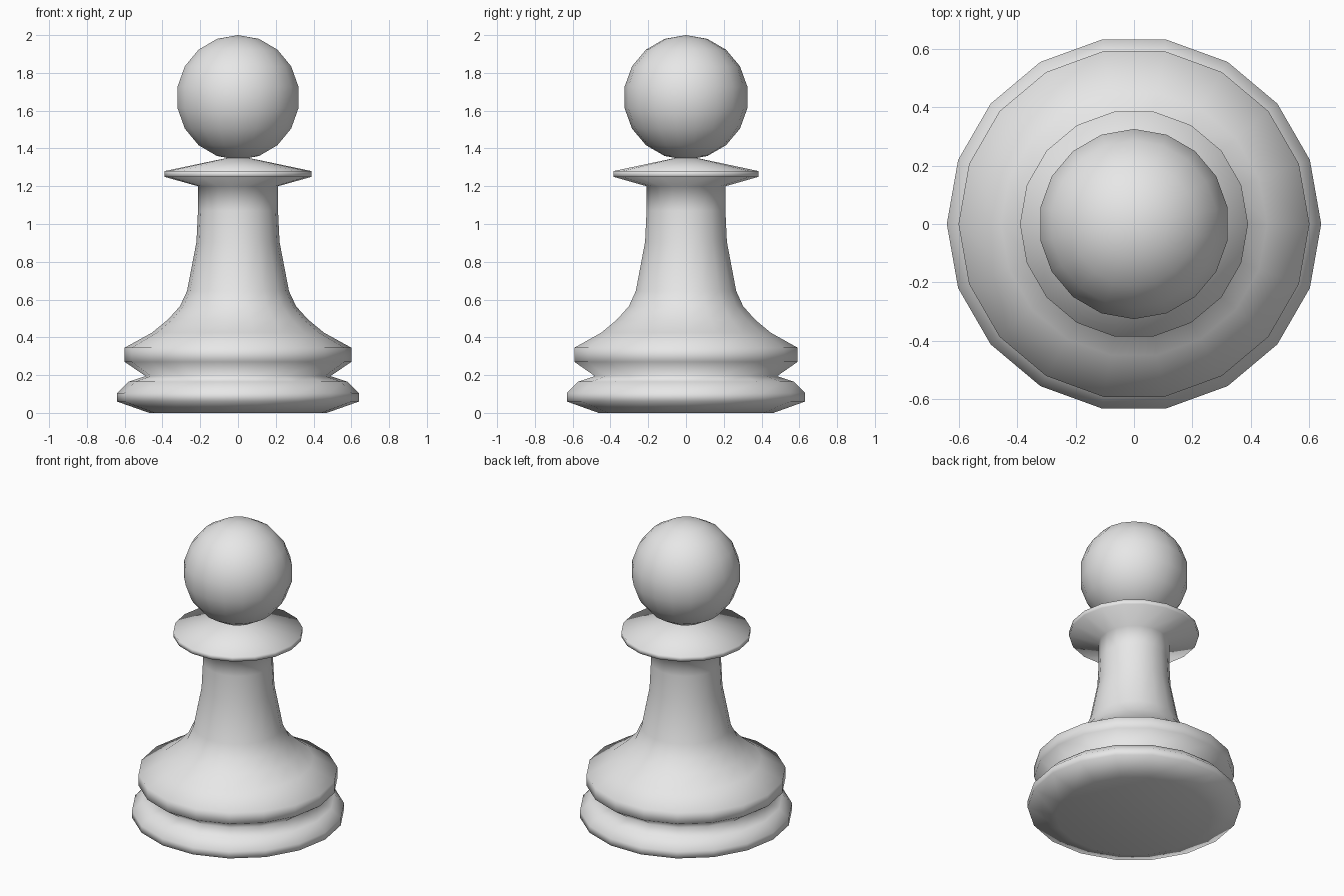
import bpy
import bmesh
import math

SIDES = 18

cube = bpy.data.objects.get("Cube")
if cube:
    bpy.data.objects.remove(cube, do_unlink=True)

# One plain grey for the whole piece
grey = bpy.data.materials.new("light_grey")
grey.use_nodes = True
grey.diffuse_color = (0.8, 0.8, 0.8, 1)
grey.node_tree.nodes["Principled BSDF"].inputs["Base Color"].default_value = (0.8, 0.8, 0.8, 1)


def finish(name, bm):
    """Turn a bmesh into a smooth-shaded grey object."""
    bmesh.ops.recalc_face_normals(bm, faces=bm.faces)
    for face in bm.faces:
        face.smooth = True
    mesh = bpy.data.meshes.new(name)
    bm.to_mesh(mesh)
    bm.free()
    mesh.materials.append(grey)
    obj = bpy.data.objects.new(name, mesh)
    bpy.context.collection.objects.link(obj)
    return obj


def lathe(name, profile):
    """Spin (radius, height) points around z; zero radius makes a pole."""
    bm = bmesh.new()
    verts = [bm.verts.new((r, 0, z)) for r, z in profile]
    edges = [bm.edges.new(pair) for pair in zip(verts, verts[1:])]
    bmesh.ops.spin(bm, geom=verts + edges, axis=(0, 0, 1), cent=(0, 0, 0),
                   angle=math.tau, steps=SIDES, use_merge=True)
    bmesh.ops.remove_doubles(bm, verts=bm.verts, dist=0.0005)
    return finish(name, bm)


# Foot, waist groove, flared skirt, stem and collar in one turned profile
lathe("turned_body", [
    (0, 0), (0.47, 0),
    (0.64, 0.06), (0.64, 0.105), (0.58, 0.165),      # foot
    (0.49, 0.195),                                   # groove
    (0.60, 0.27), (0.60, 0.345),                     # skirt rim
    (0.455, 0.425), (0.37, 0.495), (0.307, 0.565), (0.27, 0.645),
    (0.22, 0.905), (0.212, 1.07), (0.212, 1.20),     # stem
    (0.39, 1.25), (0.39, 1.28),                      # collar
    (0.08, 1.345), (0, 1.36),
])

# Ball head
bm = bmesh.new()
bmesh.ops.create_uvsphere(bm, u_segments=SIDES, v_segments=SIDES // 2, radius=0.33)
bmesh.ops.translate(bm, verts=bm.verts, vec=(0, 0, 1.67))
finish("ball_head", bm)
